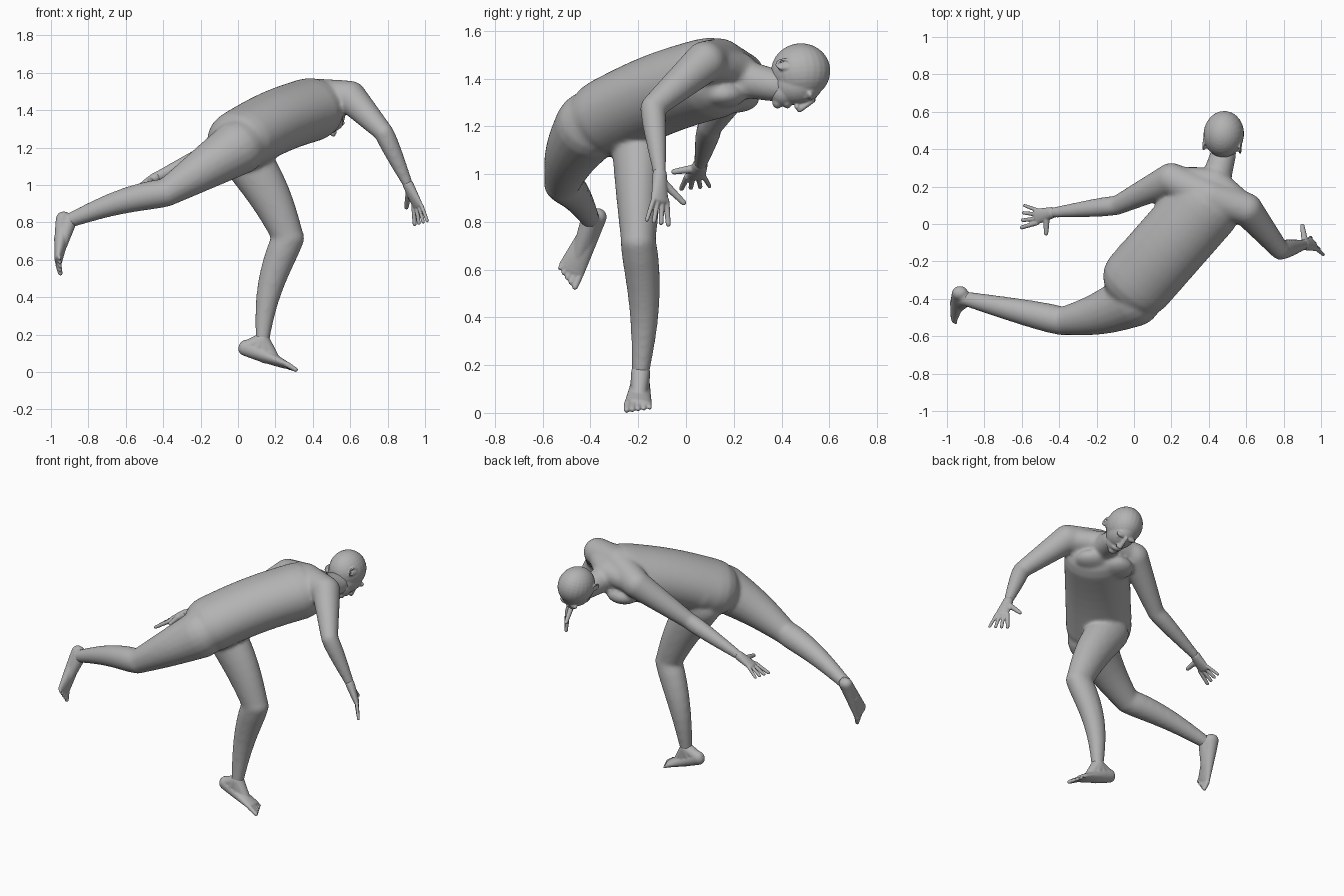
import bpy, bmesh
from math import sin, cos, pi
from mathutils import Vector, Matrix

cube = bpy.data.objects.get("Cube")
if cube:
    bpy.data.objects.remove(cube, do_unlink=True)

grey = bpy.data.materials.new("matte_grey")
grey.use_nodes = True
grey.diffuse_color = (.45, .45, .45, 1)
shader = grey.node_tree.nodes["Principled BSDF"]
shader.inputs["Base Color"].default_value = grey.diffuse_color
shader.inputs["Roughness"].default_value = .8


def vec(x, y, z):
    return Vector((x, y, z))


def bone(bm, start, end, r_start, r_end, swell=0, flat_start=1, flat_end=1,
         bow=vec(0, 0, 0), side=vec(0, 1, 0), sides=20, steps=8):
    """Round-ended tapering limb; swell adds a muscle belly, bow bends the axis."""
    axis = (end - start).normalized()
    u = (side - axis * side.dot(axis)).normalized()
    v = axis.cross(u)
    sections = []
    for i in range(steps + 1):
        t = i / steps
        width = r_start + (r_end - r_start) * t + swell * sin(pi * t ** .6)
        depth = width * (flat_start + (flat_end - flat_start) * t)
        sections.append((start.lerp(end, t) + bow * sin(pi * t), width, depth))

    # rounded cap beyond an end section
    def cap(section, direction):
        p, width, depth = section
        length = min(width, depth)
        return [(p + direction * length * sin(a), width * cos(a), depth * cos(a))
                for a in (pi / 2 * k / 5 for k in range(1, 5))]

    sections = cap(sections[0], -axis)[::-1] + sections + cap(sections[-1], axis)
    turns = [2 * pi * k / sides for k in range(sides)]
    rings = [[bm.verts.new(p + u * w * cos(a) + v * d * sin(a)) for a in turns]
             for p, w, d in sections]
    for r, s in zip(rings, rings[1:]):
        for k in range(sides):
            bm.faces.new((r[k - 1], r[k], s[k], s[k - 1]))
    bm.faces.new(rings[0][::-1])
    bm.faces.new(rings[-1])


def blob(bm, centre, radii, axes=((1, 0, 0), (0, 1, 0), (0, 0, 1))):
    """Ellipsoid turned to a set of three axes."""
    turn = Matrix(axes).transposed().to_4x4()
    place = Matrix.Translation(centre) @ turn @ Matrix.Diagonal((*radii, 1))
    bmesh.ops.create_uvsphere(bm, u_segments=24, v_segments=16, radius=1, matrix=place)


def digits(bm, centre, step, reach, count, thick, fan, shrink):
    """Row of fingers or toes, starting beside the thumb or at the big toe."""
    for i in range(count):
        k = (count - 1) / 2 - i
        root = centre + step * k
        tip = root + reach * (1 - shrink * i) + step * k * fan
        r = thick * (1 - shrink * i)
        bone(bm, root, tip, r, r * .8, sides=12)


def finish(bm, name, voxel, smooth):
    """Fuse the overlapping forms into one smooth skin."""
    bmesh.ops.recalc_face_normals(bm, faces=bm.faces)
    mesh = bpy.data.meshes.new(name)
    bm.to_mesh(mesh)
    bm.free()
    mesh.materials.append(grey)
    ob = bpy.data.objects.new(name, mesh)
    bpy.context.collection.objects.link(ob)
    fuse = ob.modifiers.new("fuse", 'REMESH')
    fuse.mode = 'VOXEL'
    fuse.voxel_size = voxel
    fuse.use_smooth_shade = True
    soften = ob.modifiers.new("soften", 'SMOOTH')
    soften.factor = .5
    soften.iterations = smooth


def hand(name, wrist, knuckles, step, reach, thumb_tip):
    bm = bmesh.new()
    bone(bm, wrist, knuckles, .031, .042, flat_start=.9, flat_end=.4, side=step)
    digits(bm, knuckles, step, reach, 4, .0135, fan=.7, shrink=.06)
    thumb_root = wrist.lerp(knuckles, .35) + step
    bone(bm, thumb_root, thumb_tip, .018, .012, sides=12)
    finish(bm, name, .004, 4)


def foot(name, ankle, heel, ball, step, reach):
    bm = bmesh.new()
    bone(bm, heel, ball, .038, .058, flat_start=1.15, flat_end=.36, side=step)
    bone(bm, ankle, heel, .039, .034)
    for along, thick in ((.25, .04), (.5, .04), (.75, .03)):
        bone(bm, ankle, heel.lerp(ball, along), .04, thick)
    digits(bm, ball, step, reach, 5, .016, fan=.1, shrink=.08)
    finish(bm, name, .005, 6)


# joints of the pose
pelvis, chest = vec(.02, -.31, 1.24), vec(.38, .1, 1.4)
upper_back, nape = vec(.41, .14, 1.47), vec(.48, .38, 1.37)
right_shoulder, right_elbow, right_wrist = vec(.6, .08, 1.47), vec(.78, -.14, 1.28), vec(.91, -.11, 1)
left_shoulder, left_elbow, left_wrist = vec(.2, .24, 1.42), vec(-.09, .1, 1.2), vec(-.44, .06, 1.04)
right_hip, right_knee, right_ankle = vec(0, -.4, 1.2), vec(-.38, -.52, .96), vec(-.9, -.4, .81)
left_hip, left_knee, left_ankle = vec(.03, -.2, 1.16), vec(.27, -.2, .72), vec(.13, -.19, .17)

# torso with shoulder girdle, neck, buttock and chest muscles
bm = bmesh.new()
across = vec(-.77, .63, -.08)
bone(bm, pelvis, chest, .2, .2, flat_start=.84, flat_end=.86, bow=vec(0, 0, .016), side=across, sides=32)
bone(bm, upper_back - vec(0, 0, .05), nape, .09, .068)
for shoulder in (left_shoulder, right_shoulder):
    bone(bm, shoulder, upper_back, .088, .1)
    bone(bm, shoulder, upper_back.lerp(nape, .35), .07, .075)
    blob(bm, shoulder.lerp(chest, .65) - vec(0, -.06, .09), (.11, .1, .06))
blob(bm, left_hip - vec(.01, 0, -.1), (.13, .13, .13))
blob(bm, vec(.13, -.25, 1.11), (.05, .04, .05))

# arms
for shoulder, elbow, wrist in ((right_shoulder, right_elbow, right_wrist),
                               (left_shoulder, left_elbow, left_wrist)):
    bone(bm, shoulder, elbow, .088, .052)
    bone(bm, elbow, wrist, .052, .028, swell=.005)

# trailing right leg and standing left leg
bone(bm, right_hip, right_knee, .15, .076, bow=vec(0, -.02, 0))
bone(bm, right_knee, right_ankle, .076, .04, swell=.008, bow=vec(0, 0, .02))
bone(bm, left_hip, left_knee, .11, .073, swell=.005, flat_start=1.2, flat_end=1.15,
     bow=vec(.02, 0, 0))
bone(bm, left_knee, left_ankle, .075, .038, swell=.008, flat_start=1.15, bow=vec(-.03, .02, 0))
finish(bm, "body", .01, 14)

hand("right_hand", right_wrist, vec(.96, -.11, .89), vec(-.014, .018, 0), vec(.02, -.01, -.1),
     vec(.9, -.01, .88))
hand("left_hand", left_wrist, vec(-.52, .04, .99), vec(0, -.023, 0), vec(-.08, 0, -.05),
     vec(-.47, -.05, 1.01))
foot("left_foot", left_ankle, vec(.04, -.19, .13), vec(.25, -.2, .04), vec(.006, -.022, 0),
     vec(.045, 0, -.028))
foot("right_foot", right_ankle, vec(-.93, -.37, .82), vec(-.96, -.48, .6), vec(0, .016, -.015),
     vec(.01, -.02, -.04))

# head frame: across the ears, towards the crown, out of the face
bm = bmesh.new()
face = vec(.2, .1, -1).normalized()
crown = vec(1, -.1, .2).cross(face).normalized()
ears = face.cross(crown)
skull = vec(.48, .48, 1.43)


def at(a, b, c):
    return skull + ears * a + crown * b + face * c


def feature(position, radii):
    blob(bm, at(*position), radii, (ears, crown, face))


# cranium, cheeks, jaw, chin and lips
feature((0, 0, 0), (.108, .125, .118))
feature((0, -.02, .05), (.085, .11, .09))
feature((0, -.08, .08), (.06, .06, .06))
feature((0, -.11, .12), (.028, .022, .026))
feature((0, -.07, .13), (.03, .018, .02))
# nose
bone(bm, at(0, .04, .13), at(0, -.02, .16), .01, .014)
for s in (-1, 1):
    # brow, eye and nostril
    feature((s * .035, .035, .115), (.034, .014, .018))
    feature((s * .035, .01, .115), (.017, .012, .014))
    feature((s * .012, -.03, .15), (.011, .01, .011))
    # ear bowl and curled rim
    feature((s * .09, -.06, -.01), (.014, .026, .018))
    rim = [at(s * .1, .03 * cos(t) - .06, .02 * sin(t) - .02)
           for t in (pi * k / 5 for k in range(-7, 3))]
    for p, q in zip(rim, rim[1:]):
        bone(bm, p, q, .006, .006, side=ears, sides=10, steps=1)
finish(bm, "head", .005, 6)
